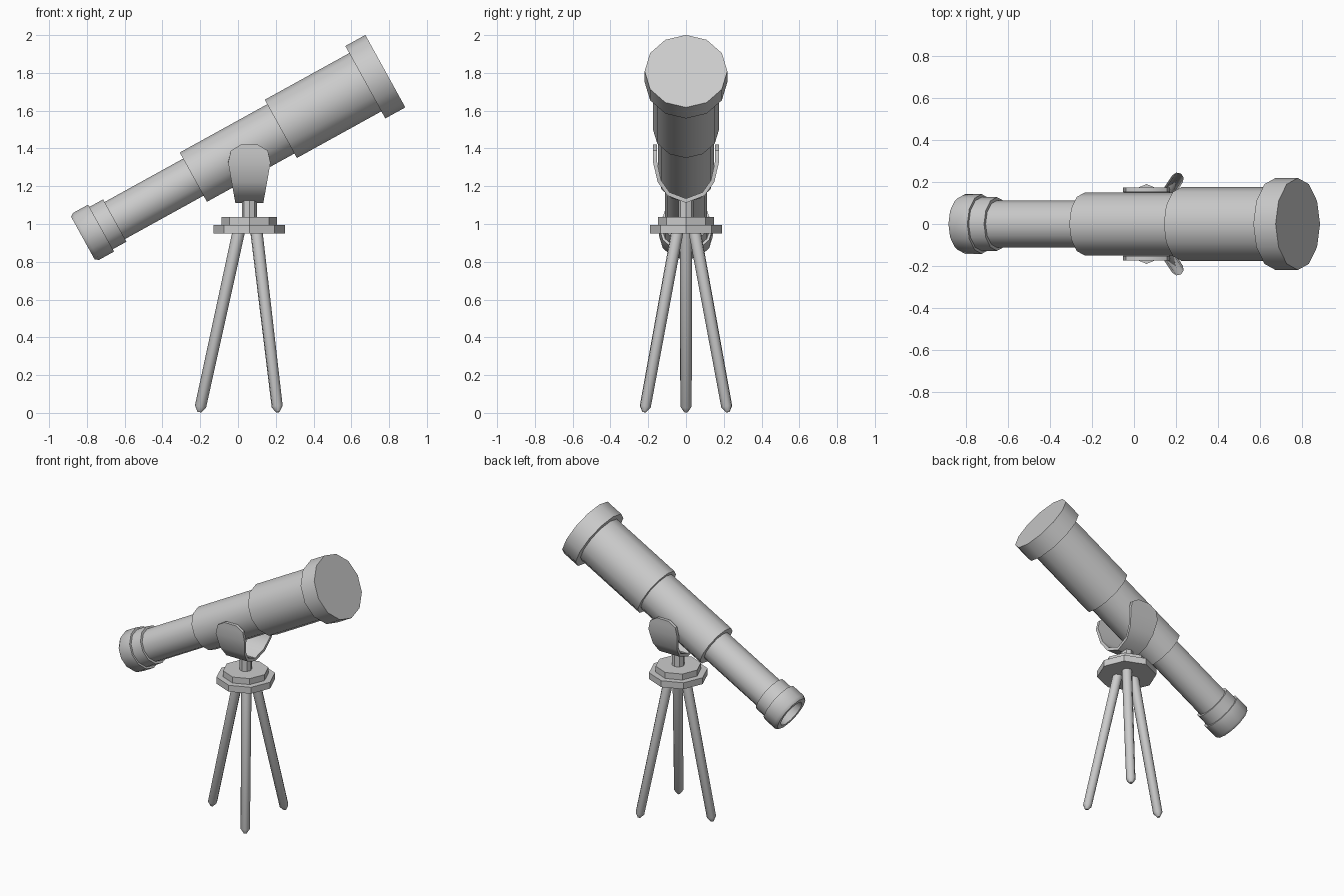
import bpy, bmesh, math
from mathutils import Vector, Matrix

if "Cube" in bpy.data.objects:
    bpy.data.objects.remove(bpy.data.objects["Cube"])

CX = 0.06                      # x of the stand's centre line


def finish(name, bm, matrix=None, smooth=True):
    if matrix:
        bm.transform(matrix)
    bmesh.ops.remove_doubles(bm, verts=bm.verts, dist=1e-5)
    bmesh.ops.recalc_face_normals(bm, faces=bm.faces)
    mesh = bpy.data.meshes.new(name)
    bm.to_mesh(mesh)
    bm.free()
    ob = bpy.data.objects.new(name, mesh)
    bpy.context.collection.objects.link(ob)
    if smooth:
        bpy.ops.object.select_all(action='DESELECT')
        ob.select_set(True)
        bpy.context.view_layer.objects.active = ob
        bpy.ops.object.shade_smooth_by_angle(angle=math.radians(40 if smooth is True else smooth))
    return ob


def lathe(name, profile, sides, matrix, smooth=True):
    """Turn (radius, height) points round local z; both ends are capped."""
    bm = bmesh.new()
    rings = []
    for r, h in profile:
        rings.append([bm.verts.new((r * math.cos(a), r * math.sin(a), h))
                      for a in (2 * math.pi * i / sides for i in range(sides))])
    for a, b in zip(rings, rings[1:]):
        for i in range(sides):
            j = (i + 1) % sides
            bm.faces.new((a[i], a[j], b[j], b[i]))
    bm.faces.new(rings[0])
    bm.faces.new(rings[-1])
    return finish(name, bm, matrix, smooth)


# Telescope: local z runs from the objective end down to the eyepiece
tilt = math.radians(28.9)
axis = Vector((-math.cos(tilt), 0, -math.sin(tilt)))
side = Vector((0, 1, 0))
third = axis.cross(side)
tube = Matrix((side, third, axis)).transposed()
if tube.determinant() < 0:
    tube = Matrix((side, -third, axis)).transposed()
tube = Matrix.Translation((0.78, 0, 1.809)) @ tube.to_4x4()

lathe("objective_hood", [(0.219, 0), (0.219, 0.121)], 12, tube)
lathe("main_tube", [(0.176, 0.11), (0.176, 0.632)], 12, tube)
lathe("middle_tube", [(0.149, 0.62), (0.149, 1.161)], 12, tube)
lathe("draw_tube", [(0.112, 1.15), (0.112, 1.66)], 12, tube)
lathe("eyepiece_collar", [(0.128, 1.636), (0.128, 1.73)], 12, tube)
lathe("eyepiece", [(0.142, 1.719), (0.142, 1.81), (0.129, 1.829),
                   (0.098, 1.829), (0.09, 1.78)], 12, tube)

# Fork cradle: U-shaped strap, rows of (outer y, outer z, inner y, inner z, half width)
half = [(0.174, 1.42, 0.153, 1.42, 0.045), (0.174, 1.388, 0.153, 1.388, 0.098),
        (0.174, 1.325, 0.153, 1.328, 0.112), (0.150, 1.222, 0.132, 1.232, 0.094),
        (0.098, 1.150, 0.087, 1.168, 0.081), (0.0, 1.112, 0.0, 1.135, 0.074)]
rows = half + [(-a, b, -c, d, w) for a, b, c, d, w in reversed(half[:-1])]
bm = bmesh.new()
loops = [[bm.verts.new(p) for p in ((CX - w, oy, oz), (CX + w, oy, oz),
                                    (CX + w, iy, iz), (CX - w, iy, iz))]
         for oy, oz, iy, iz, w in rows]
for a, b in zip(loops, loops[1:]):
    for i in range(4):
        j = (i + 1) % 4
        bm.faces.new((a[i], a[j], b[j], b[i]))
bm.faces.new(loops[0])
bm.faces.new(loops[-1])
finish("fork_cradle", bm)

# Post and tripod head
stand = Matrix.Translation((CX, 0, 0))
lathe("post", [(0.04, 1.03), (0.04, 1.125)], 8, stand, False)
lathe("upper_plate", [(0.147, 0.99), (0.147, 1.037)], 8, stand, False)
lathe("lower_plate", [(0.19, 0.95), (0.19, 0.995)], 8, stand, False)

# Three splayed legs with tapered feet
for name, top, foot in (("rear_leg", (0.005, 0), (-0.205, 0)),
                        ("left_leg", (0.097, 0.045), (0.211, 0.221)),
                        ("right_leg", (0.097, -0.045), (0.211, -0.221))):
    a, b = Vector((*foot, 0.004)), Vector((*top, 0.965))
    d = b - a
    m = Matrix.Translation(a) @ d.to_track_quat('Z', 'Y').to_matrix().to_4x4()
    lathe(name, [(0.01, 0), (0.03, 0.03), (0.033, d.length)], 8, m, 50)
